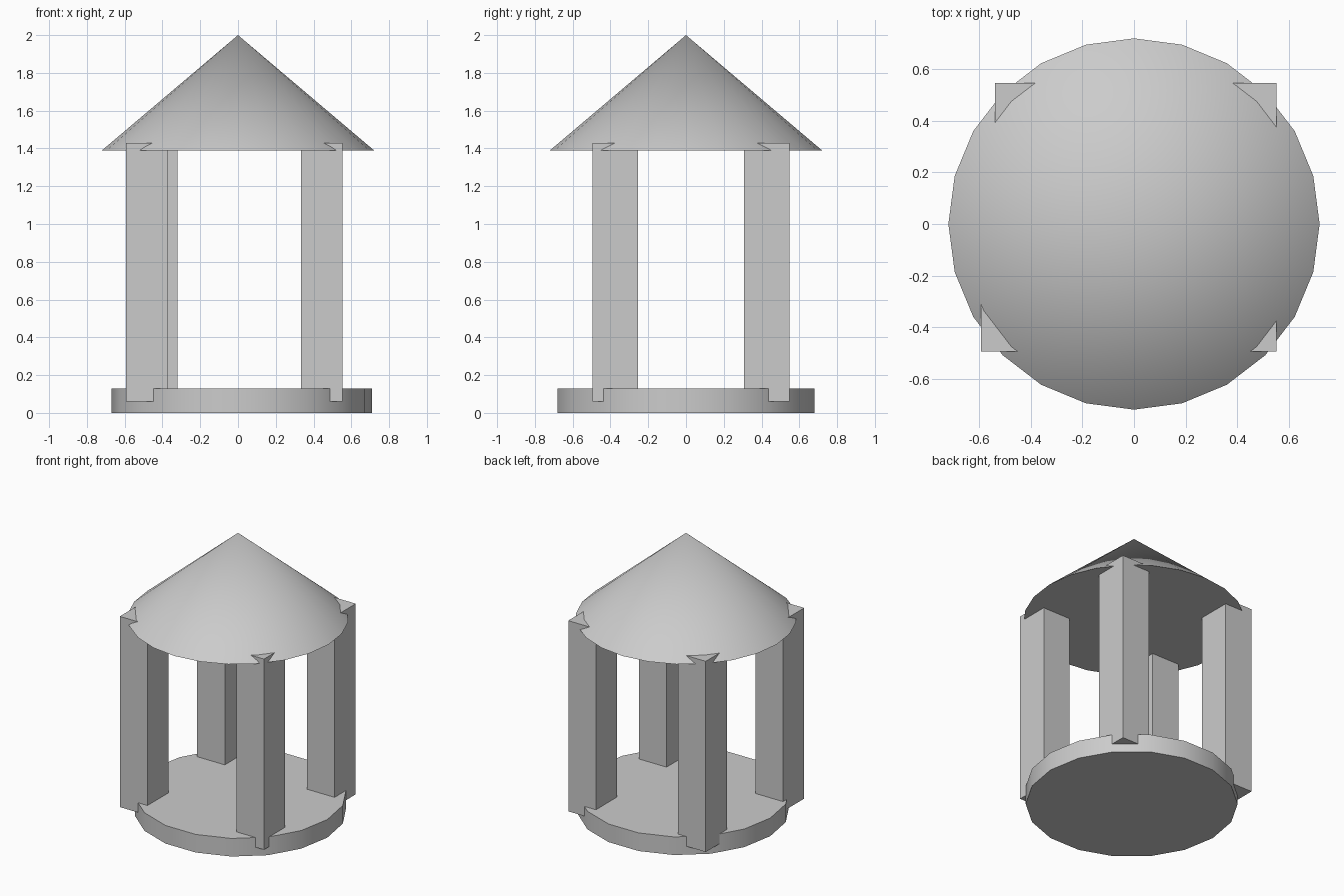
import bpy
import math

if "Cube" in bpy.data.objects:
    bpy.data.objects.remove(bpy.data.objects["Cube"])


def smooth(obj, name):
    obj.name = name
    bpy.ops.object.shade_smooth_by_angle(angle=math.radians(30))


# Round floor slab, 18 sides with corners on the x axis
bpy.ops.mesh.primitive_cylinder_add(vertices=18, radius=0.69, depth=0.13,
                                    location=(0.02, 0, 0.065),
                                    rotation=(0, 0, math.pi / 2))
smooth(bpy.context.object, "base")

# Conical roof with flat underside
bpy.ops.mesh.primitive_cone_add(vertices=24, radius1=0.72, radius2=0, depth=0.61,
                                location=(0, 0, 1.695))
smooth(bpy.context.object, "roof")

# Four square pillars sunk into the slab and poking through the roof rim
W, D, Z0, Z1 = 0.22, 0.24, 0.06, 1.43
pillars = {
    "front_left_pillar": (-0.483, -0.375),
    "front_right_pillar": (0.443, -0.375),
    "back_left_pillar": (-0.43, 0.427),
    "back_right_pillar": (0.443, 0.427),
}
for name, (x, y) in pillars.items():
    bpy.ops.mesh.primitive_cube_add(size=1, location=(x, y, (Z0 + Z1) / 2))
    pillar = bpy.context.object
    pillar.name = name
    pillar.scale = (W, D, Z1 - Z0)
